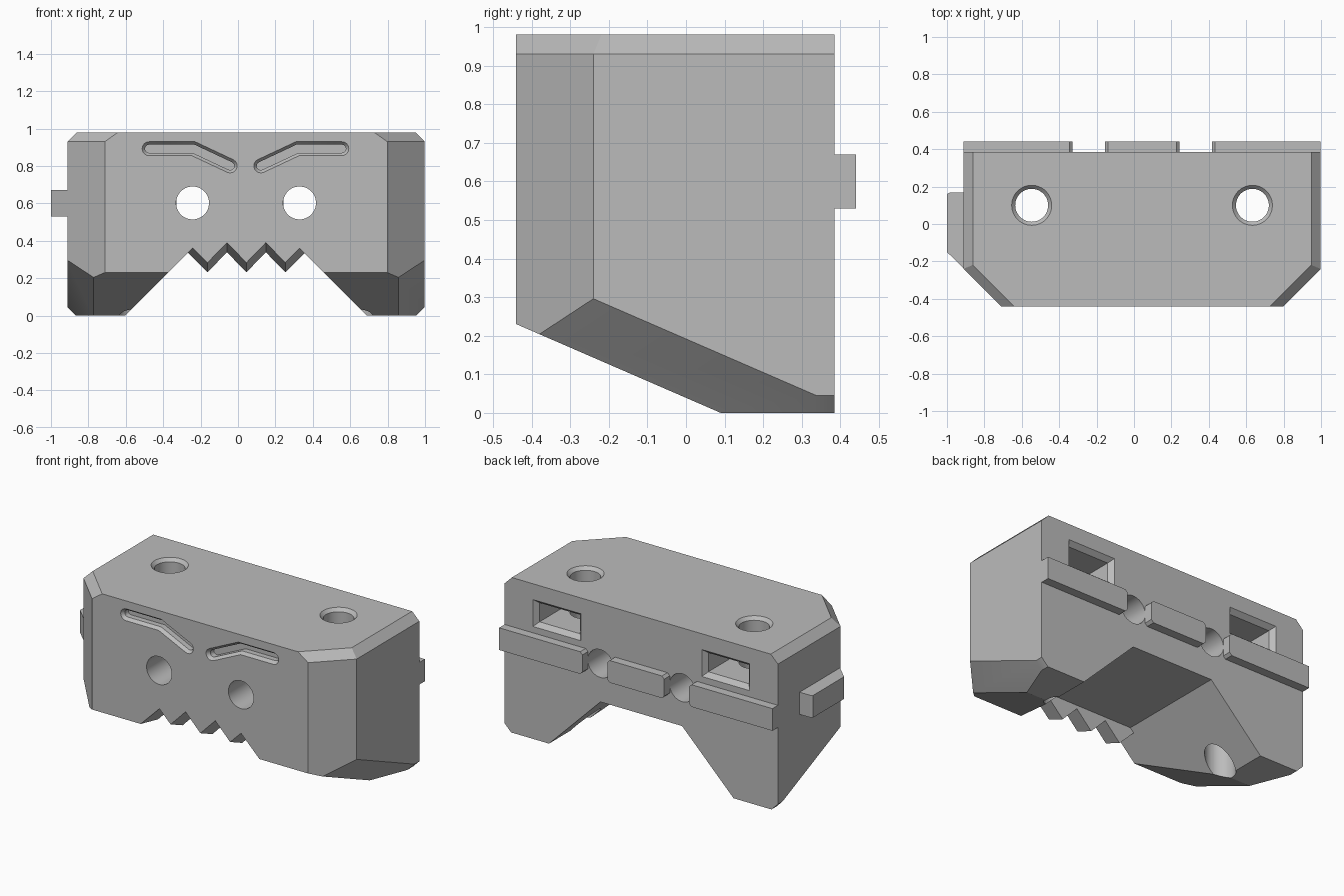
import bpy, bmesh
from math import cos, sin, pi, atan2
from mathutils import Vector

if "Cube" in bpy.data.objects:
    bpy.data.objects.remove(bpy.data.objects["Cube"], do_unlink=True)

CX = 0.043                 # symmetry plane of the block
HALF = 0.955               # half width of the block
FRONT, BACK, TOP = -0.44, 0.385, 0.98
SIDES = (-1, 1)

grey = bpy.data.materials.new("plain_grey")
grey.use_nodes = True
grey.diffuse_color = (0.5, 0.5, 0.5, 1)
grey.node_tree.nodes["Principled BSDF"].inputs["Base Color"].default_value = grey.diffuse_color


def finish(name, bm):
    bmesh.ops.recalc_face_normals(bm, faces=bm.faces)
    mesh = bpy.data.meshes.new(name)
    bm.to_mesh(mesh)
    bm.free()
    mesh.materials.append(grey)
    ob = bpy.data.objects.new(name, mesh)
    bpy.context.collection.objects.link(ob)
    return ob


def loft(name, sections):
    """Closed solid through matching loops of points."""
    bm = bmesh.new()
    loops = [[bm.verts.new(p) for p in sec] for sec in sections]
    n = len(loops[0])
    for a, b in zip(loops, loops[1:]):
        for i in range(n):
            j = (i + 1) % n
            bm.faces.new((a[i], a[j], b[j], b[i]))
    bm.faces.new(loops[0])
    bm.faces.new(loops[-1])
    return finish(name, bm)


def prism_y(name, pts, y0, y1):
    return loft(name, [[(x, y, z) for x, z in pts] for y in (y0, y1)])


def rect(x, z, w, h):
    return [(x - w, z - h), (x + w, z - h), (x + w, z + h), (x - w, z + h)]


def circle(x, y, r, n=48):
    return [(x + r * cos(2 * pi * i / n), y + r * sin(2 * pi * i / n)) for i in range(n)]


def cut(target, cutter, remove=True):
    mod = target.modifiers.new("cut", "BOOLEAN")
    mod.operation, mod.solver, mod.object = "DIFFERENCE", "EXACT", cutter
    bpy.context.view_layer.objects.active = target
    bpy.ops.object.modifier_apply(modifier=mod.name)
    if remove:
        bpy.data.objects.remove(cutter, do_unlink=True)


# Main block: a box trimmed by chamfer planes
bm = bmesh.new()
bmesh.ops.create_cube(bm, size=1)
for v in bm.verts:
    v.co = (CX + v.co.x * 2 * HALF, FRONT if v.co.y < 0 else BACK, TOP if v.co.z > 0 else 0)
slope = Vector((0, -0.398, -0.917))
planes = [((0, FRONT, 0.23), slope)]
for s in SIDES:
    side, corner = CX + s * HALF, CX + s * (HALF - 0.2)
    planes += [((corner, FRONT, 0), (s, -1, 0)),
               ((side, 0, 0.93), (s, 0, 1)),
               ((corner, FRONT, 0.93), (s * 0.707, -0.707, 1)),
               ((side, 0, 0.045), (s, 0, -1)),
               ((CX + s * 0.815, FRONT, 0.23), slope + Vector((s, 0, 0)))]
for co, no in planes:
    res = bmesh.ops.bisect_plane(bm, geom=bm.verts[:] + bm.edges[:] + bm.faces[:], dist=1e-5,
                                 plane_co=co, plane_no=Vector(no).normalized(), clear_outer=True)
    edges = [e for e in res["geom_cut"] if isinstance(e, bmesh.types.BMEdge)]
    bmesh.ops.holes_fill(bm, edges=[e for e in edges if e.is_boundary])
body = finish("block_body", bm)

# Mouth arch between the feet, leaving a row of sheared teeth at the front
teeth_pts = [(-0.29, 0.41)]
for i in range(3):
    x = -0.163 + i * 0.208
    teeth_pts.append((x, 0.283))
    if i < 2:
        teeth_pts.append((x + 0.104, 0.39))
teeth_pts.append((0.38, 0.41))
roof = [(0.38, 0.6), (-0.29, 0.6)]
teeth = loft("teeth_blank", [[(x, y, z - (y - FRONT) * 0.43) for x, z in teeth_pts]
                             + [(x, y, z) for x, z in roof] for y in (-0.6, -0.32)])
arch = prism_y("mouth_arch", [(CX - 0.745, -0.1), (CX + 0.745, -0.1),
                              (CX + 0.285, 0.36), (CX - 0.285, 0.36)], -0.58, 0.6)
gums = prism_y("mouth_gums", rect(CX, 0.37, 0.22, 0.05), -0.58, -0.33)
cut(arch, teeth, remove=False)
cut(gums, teeth)
cut(body, arch)
cut(body, gums)


def stroke(path, r):
    """Outline of a bent three point stroke with round ends."""
    a, b, c = (Vector(p) for p in path)
    d0, d1 = (b - a).normalized(), (c - b).normalized()
    mid = (d0 + d1).normalized()
    mid = Vector((-mid.y, mid.x)) * r / mid.dot(d0)
    pts = []
    for centre, d, join in ((a, -d0, -1), (c, d1, 1)):
        t0 = atan2(d.y, d.x) - pi / 2
        for k in range(9):
            t = t0 + pi * k / 8
            pts.append(centre + Vector((cos(t), sin(t))) * r)
        pts.append(b + mid * join)
    return pts


for s in SIDES:
    # Round eye through the whole block
    cut(body, prism_y("eye_hole", circle(CX + s * 0.286, 0.602, 0.088), -0.6, 0.6))

    # Angry brow groove with a bevelled rim
    path = [(0.515, 0.892), (0.278, 0.892), (0.082, 0.8)]
    rings = []
    for y, r in ((-0.46, 0.053), (-0.42, 0.022), (-0.385, 0.022)):
        rings.append([(CX - 0.003 + s * p.x, y, p.y) for p in stroke(path, r)])
    cut(body, loft("brow_groove", rings))

    # Upright bolt hole with a countersunk mouth
    hx = CX + s * 0.59
    cut(body, loft("bolt_hole", [[(x, y, z) for x, y in circle(hx, 0.1, r)] for z, r in
                                 ((-0.1, 0.088), (0.96, 0.088), (1.0, 0.126))]))

    # Nut pocket opening at the back, bevelled at the mouth
    cut(body, loft("nut_pocket", [[(x, y, z) for x, z in rect(hx, 0.795, 0.142 + e, 0.06 + e)]
                                  for y, e in ((-0.045, 0), (0.355, 0), (0.415, 0.05))]))

# Rail along the back, with bevelled ends beside the eye holes
B, ZL, ZH = 0.016, 0.53, 0.67


def rail(name, x0, x1, bevel0, bevel1):
    pts = [(x0 + bevel0, ZL), (x1 - bevel1, ZL)]
    if bevel1:
        pts += [(x1, ZL + B), (x1, ZH - B)]
    pts += [(x1 - bevel1, ZH), (x0 + bevel0, ZH)]
    if bevel0:
        pts += [(x0, ZH - B), (x0, ZL + B)]
    prism_y(name, pts, BACK, 0.44)


rail("rail_right", CX - HALF, CX - 0.373, 0, B)
rail("rail_middle", CX - 0.199, CX + 0.199, B, B)
rail("rail_left", CX + 0.373, CX + HALF, B, 0)

# Side tab following the front corner chamfer
edge = CX - HALF
tab = [(edge, -0.235), (-1, -0.15), (-1, 0.16), (-0.985, 0.168), (edge, 0.168)]
loft("side_tab", [[(x, y, z) for x, y in tab] for z in (ZL, ZH)])

# Smooth the round holes, keep every edge sharp
bpy.ops.object.select_all(action="DESELECT")
body.select_set(True)
bpy.context.view_layer.objects.active = body
bpy.ops.object.shade_smooth_by_angle(angle=0.35)
